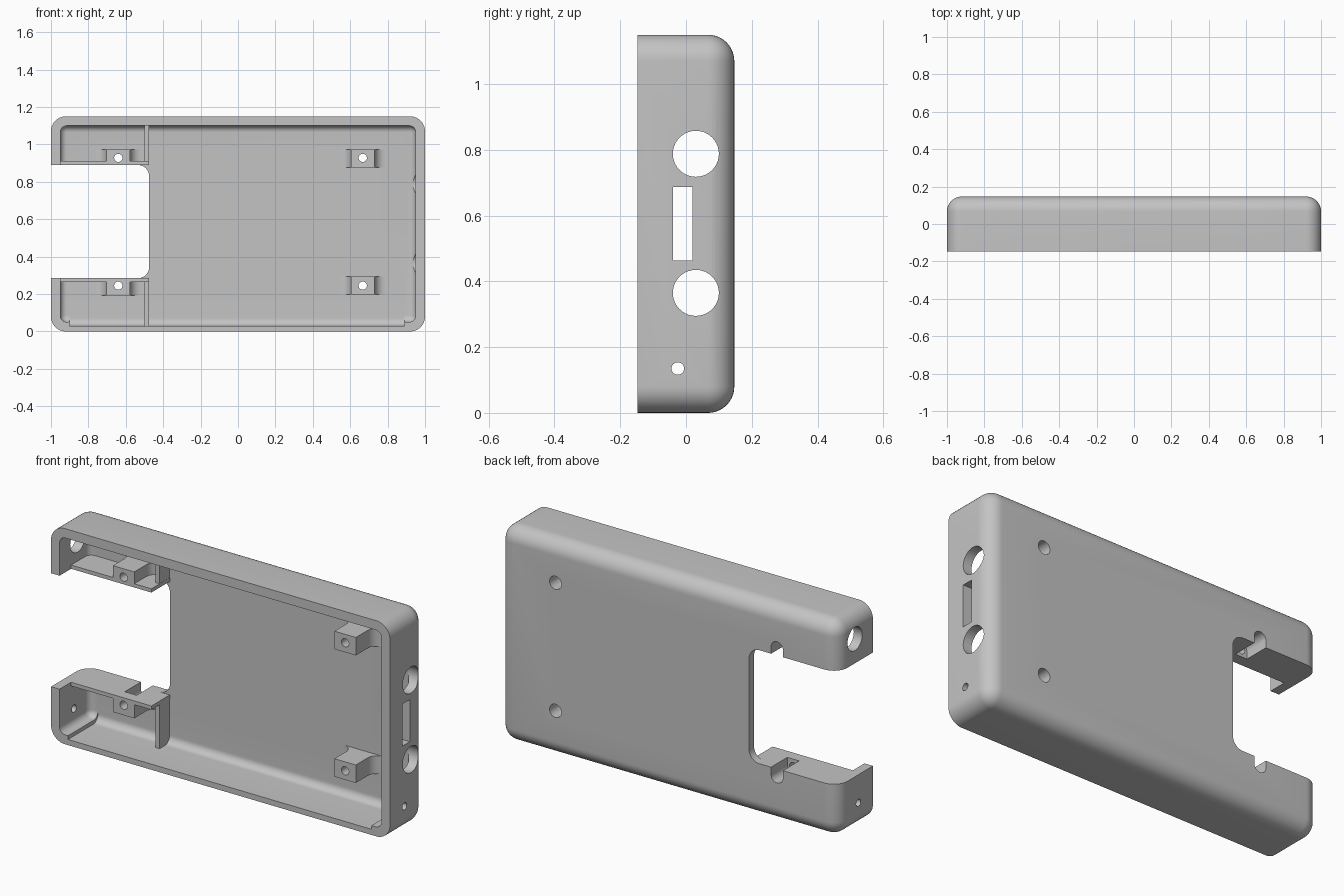
import bpy, bmesh, math
from mathutils import Matrix, Vector

if "Cube" in bpy.data.objects:
    bpy.data.objects.remove(bpy.data.objects["Cube"])

grey = bpy.data.materials.new("light grey plastic")
grey.use_nodes = True
grey.diffuse_color = (0.55, 0.55, 0.55, 1)
grey.node_tree.nodes["Principled BSDF"].inputs["Base Color"].default_value = (0.55, 0.55, 0.55, 1)

FRONT, BACK, FLOOR = -0.147, 0.147, 0.105
MOUNT_FRONT = -0.05


def finish(name, bm):
    bmesh.ops.recalc_face_normals(bm, faces=bm.faces)
    mesh = bpy.data.meshes.new(name)
    bm.to_mesh(mesh)
    bm.free()
    mesh.materials.append(grey)
    obj = bpy.data.objects.new(name, mesh)
    bpy.context.collection.objects.link(obj)
    return obj


def box(name, x, y, z, radius=0, rounded=None):
    """Box from ranges; edges whose midpoint passes the rule get rounded."""
    bm = bmesh.new()
    bmesh.ops.create_cube(bm, size=1)
    for v in bm.verts:
        v.co = Vector([r[0] if c < 0 else r[1] for c, r in zip(v.co, (x, y, z))])
    if radius:
        edges = [e for e in bm.edges if rounded((e.verts[0].co + e.verts[1].co) / 2)]
        bmesh.ops.bevel(bm, geom=edges, offset=radius, segments=10, profile=0.5, affect='EDGES')
    return finish(name, bm)


def cylinder(name, axis, centre, radius, length):
    bm = bmesh.new()
    turn = Matrix.Rotation(math.pi / 2, 4, 'Y' if axis == 'X' else 'X')
    bmesh.ops.create_cone(bm, cap_ends=True, segments=40, radius1=radius, radius2=radius,
                          depth=length, matrix=Matrix.Translation(centre) @ turn)
    return finish(name, bm)


def cut(obj, cutters):
    for c in cutters:
        mod = obj.modifiers.new("cut", 'BOOLEAN')
        mod.operation, mod.solver, mod.object = 'DIFFERENCE', 'EXACT', c
        bpy.context.view_layer.objects.active = obj
        bpy.ops.object.modifier_apply(modifier=mod.name)


def post(name, cx, z):
    """Screw post whose sides flare into the floor."""
    half, flare = 0.063, 0.055
    side = [(half, MOUNT_FRONT)]
    for i in range(9):
        a = math.pi / 2 * i / 8
        side.append((half + flare * (1 - math.cos(a)), FLOOR - flare + flare * math.sin(a)))
    side.append((half + flare, FLOOR + 0.01))
    outline = side + [(-x, y) for x, y in reversed(side)]
    bm = bmesh.new()
    face = bm.faces.new([bm.verts.new((cx + x, y, z[0])) for x, y in outline])
    new = bmesh.ops.extrude_face_region(bm, geom=[face])["geom"]
    bmesh.ops.translate(bm, vec=(0, 0, z[1] - z[0]),
                        verts=[g for g in new if isinstance(g, bmesh.types.BMVert)])
    return finish(name, bm)


# Outer shell and its cavity
shell = box("case_shell", (-1, 1), (FRONT, BACK), (0, 1.15), 0.08, lambda m: m.y > FRONT + 0.01)
cavity = box("cavity_cutter", (-0.95, 0.95), (-0.3, FLOOR), (0.05, 1.10), 0.035, lambda m: m.y > -0.29)
lower_recess = box("recess_cutter", (-0.9, 0.89), (-0.3, FLOOR), (0.03, 0.2), 0.04,
                   lambda m: m.y > 0.1 and m.z < 0.04)
notch = box("notch_cutter", (-1.2, -0.475), (-0.3, 0.3), (0.285, 0.89), 0.06,
            lambda m: m.x > -0.5 and abs(m.y) < 0.01)

# Side openings
ports = [cylinder("port_cutter", 'X', (1, 0.03, z), 0.07, 0.2) for z in (0.365, 0.788)]
ports += [cylinder("pin_cutter", 'X', (x, -0.025, 0.135), 0.019, 0.2) for x in (-1, 1)]
ports.append(cylinder("cable_cutter", 'X', (-1, 0.005, 1.02), 0.062, 0.2))
ports.append(box("switch_cutter", (0.9, 1.1), (-0.04, 0.02), (0.463, 0.687)))

# Screw holes with wide bores from the back, open to the notch on one side
drills, slots = [], []
for x in (-0.64, 0.667):
    for z in (0.245, 0.928):
        drills.append(cylinder("screw_cutter", 'Y', (x, 0, z), 0.022, 0.6))
        drills.append(cylinder("bore_cutter", 'Y', (x, 0.16, z), 0.035, 0.3))
for z in ((0.245, 0.33), (0.84, 0.928)):
    slots.append(box("slot_cutter", (-0.675, -0.605), (0.01, 0.3), z))

cut(shell, [cavity, lower_recess, notch] + ports + drills + slots)
parts = [shell]

# Screw posts
for name, x, z in (("lower_right_post", -0.64, (0.192, 0.28)), ("upper_right_post", -0.64, (0.895, 0.973)),
                   ("lower_left_post", 0.667, (0.197, 0.293)), ("upper_left_post", 0.667, (0.877, 0.973))):
    p = post(name, x, z)
    cut(p, drills + slots)
    parts.append(p)

# Ledges along the notch, and thin ribs closing the arms
for name, z, rib in (("lower", (0.265, 0.285), (0.025, 0.275)), ("upper", (0.89, 0.91), (0.9, 1.11))):
    ledge = box(name + "_ledge", (-0.96, -0.476), (MOUNT_FRONT, FLOOR + 0.01), z)
    cut(ledge, drills + slots)
    parts += [ledge, box(name + "_rib", (-0.5, -0.477), (0.02, FLOOR + 0.01), rib)]

# Remove cutters and shade the rounded surfaces
for obj in [cavity, lower_recess, notch] + ports + drills + slots:
    bpy.data.objects.remove(obj)
bpy.ops.object.select_all(action='DESELECT')
for obj in parts:
    obj.select_set(True)
bpy.context.view_layer.objects.active = shell
bpy.ops.object.shade_smooth_by_angle(angle=math.radians(30))
